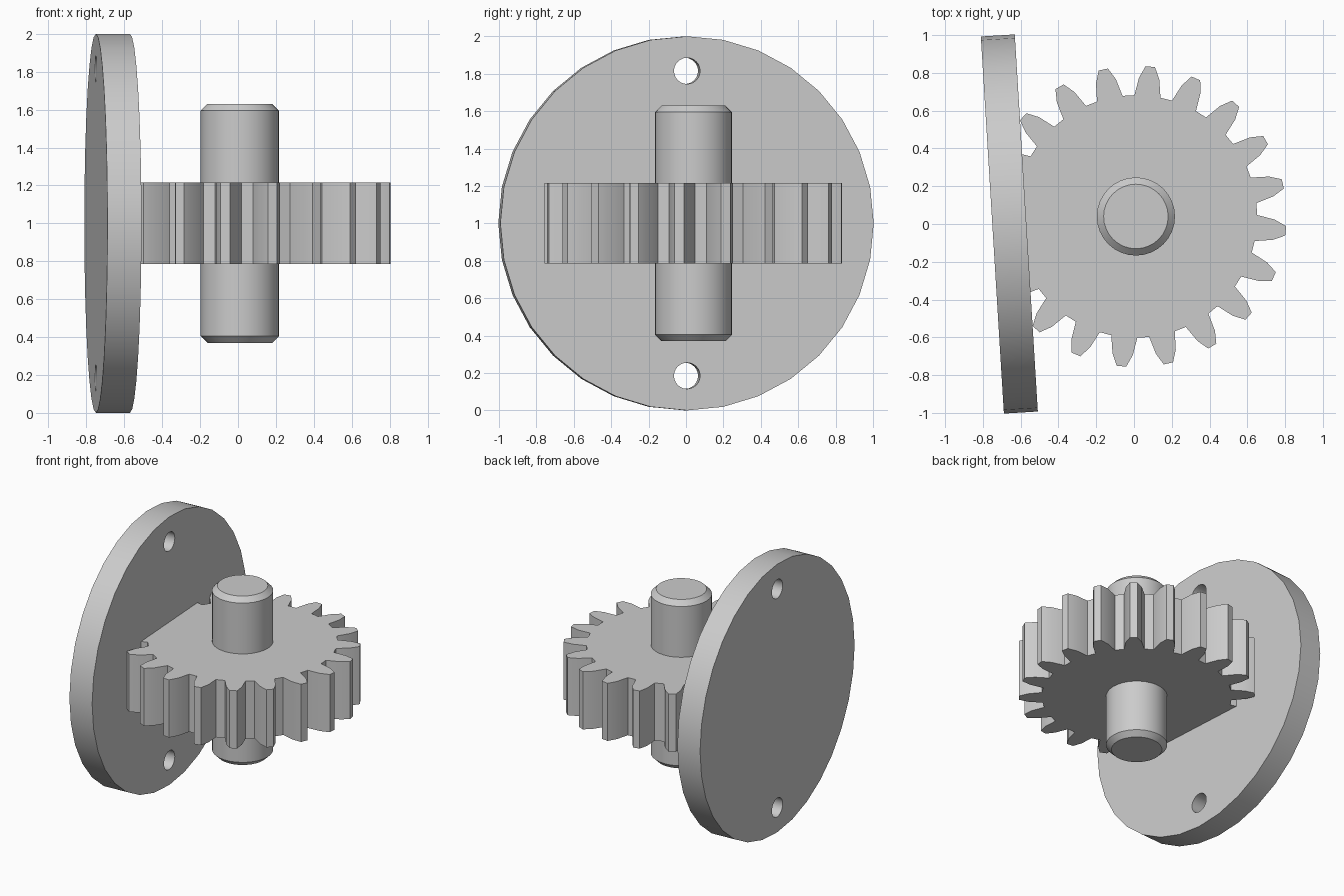
import bpy, bmesh, math
from mathutils import Vector, Matrix

cube = bpy.data.objects.get("Cube")
if cube:
    bpy.data.objects.remove(cube, do_unlink=True)

# Single plain grey
grey = bpy.data.materials.new("plain_grey")
grey.use_nodes = True
COLOR = (0.6, 0.6, 0.6, 1)
grey.diffuse_color = COLOR
grey.node_tree.nodes["Principled BSDF"].inputs["Base Color"].default_value = COLOR

GEAR_CENTRE = Vector((0.01, 0.04, 1))
DISC_CENTRE = Vector((-0.66, 0, 1))
DISC_TURN = Matrix.Rotation(math.radians(3.5), 4, "Z")
DISC_POSE = Matrix.Translation(DISC_CENTRE) @ DISC_TURN @ Matrix.Rotation(math.pi / 2, 4, "Y")


def finish(name, bm):
    bmesh.ops.recalc_face_normals(bm, faces=bm.faces)
    mesh = bpy.data.meshes.new(name)
    bm.to_mesh(mesh)
    bm.free()
    mesh.materials.append(grey)
    ob = bpy.data.objects.new(name, mesh)
    bpy.context.collection.objects.link(ob)
    return ob


def activate(ob):
    bpy.ops.object.select_all(action="DESELECT")
    ob.select_set(True)
    bpy.context.view_layer.objects.active = ob


def smooth(ob):
    activate(ob)
    bpy.ops.object.shade_smooth_by_angle(angle=math.radians(25))


def cylinder(bm, radius, depth, sides, matrix):
    return bmesh.ops.create_cone(bm, cap_ends=True, segments=sides, radius1=radius,
                                 radius2=radius, depth=depth, matrix=matrix)["verts"]


# Mounting disc with two through holes
bm = bmesh.new()
cylinder(bm, 1.0, 0.18, 32, DISC_POSE)
disc = finish("mounting_disc", bm)
bm = bmesh.new()
for side in (-1, 1):
    cylinder(bm, 0.07, 0.4, 24, DISC_POSE @ Matrix.Translation((side * 0.815, 0, 0)))
cutter = finish("hole_cutter", bm)
cutter.hide_render = True
cut = disc.modifiers.new("holes", "BOOLEAN")
cut.operation = "DIFFERENCE"
cut.solver = "EXACT"
cut.object = cutter
activate(disc)
bpy.ops.object.modifier_apply(modifier=cut.name)
bpy.data.objects.remove(cutter, do_unlink=True)
smooth(disc)

# Shaft with chamfered ends
bm = bmesh.new()
cylinder(bm, 0.207, 1.26, 32, Matrix.Translation(GEAR_CENTRE))
rims = [e for e in bm.edges if abs(e.verts[0].co.z - e.verts[1].co.z) < 0.01]
bmesh.ops.bevel(bm, geom=rims, offset=0.036, segments=1, affect="EDGES")
smooth(finish("shaft", bm))

# Gear wheel: half a tooth as (radius, half angle in degrees), mirrored and repeated
TEETH = 20
FLANK = [(0.642, 6.2), (0.735, 4.2), (0.797, 1.8)]
tooth = [(r, -a) for r, a in FLANK] + [(r, a) for r, a in reversed(FLANK)]
bm = bmesh.new()
outline = []
for i in range(TEETH):
    for r, a in tooth:
        t = math.radians(i * 360 / TEETH - 5.5 + a)
        outline.append(bm.verts.new(GEAR_CENTRE + Vector((r * math.cos(t), r * math.sin(t), -0.215))))
base = bm.faces.new(outline)
top = bmesh.ops.extrude_face_region(bm, geom=[base])["geom"]
bmesh.ops.translate(bm, vec=(0, 0, 0.43), verts=[g for g in top if isinstance(g, bmesh.types.BMVert)])

# Trim the gear inside the disc so no tooth breaks through its outer face
normal = DISC_TURN.to_3x3() @ Vector((1, 0, 0))
bmesh.ops.bisect_plane(bm, geom=bm.verts[:] + bm.edges[:] + bm.faces[:],
                       plane_co=DISC_CENTRE + normal * 0.05, plane_no=normal, clear_inner=True)
bmesh.ops.holes_fill(bm, edges=[e for e in bm.edges if e.is_boundary], sides=0)
smooth(finish("gear_wheel", bm))
